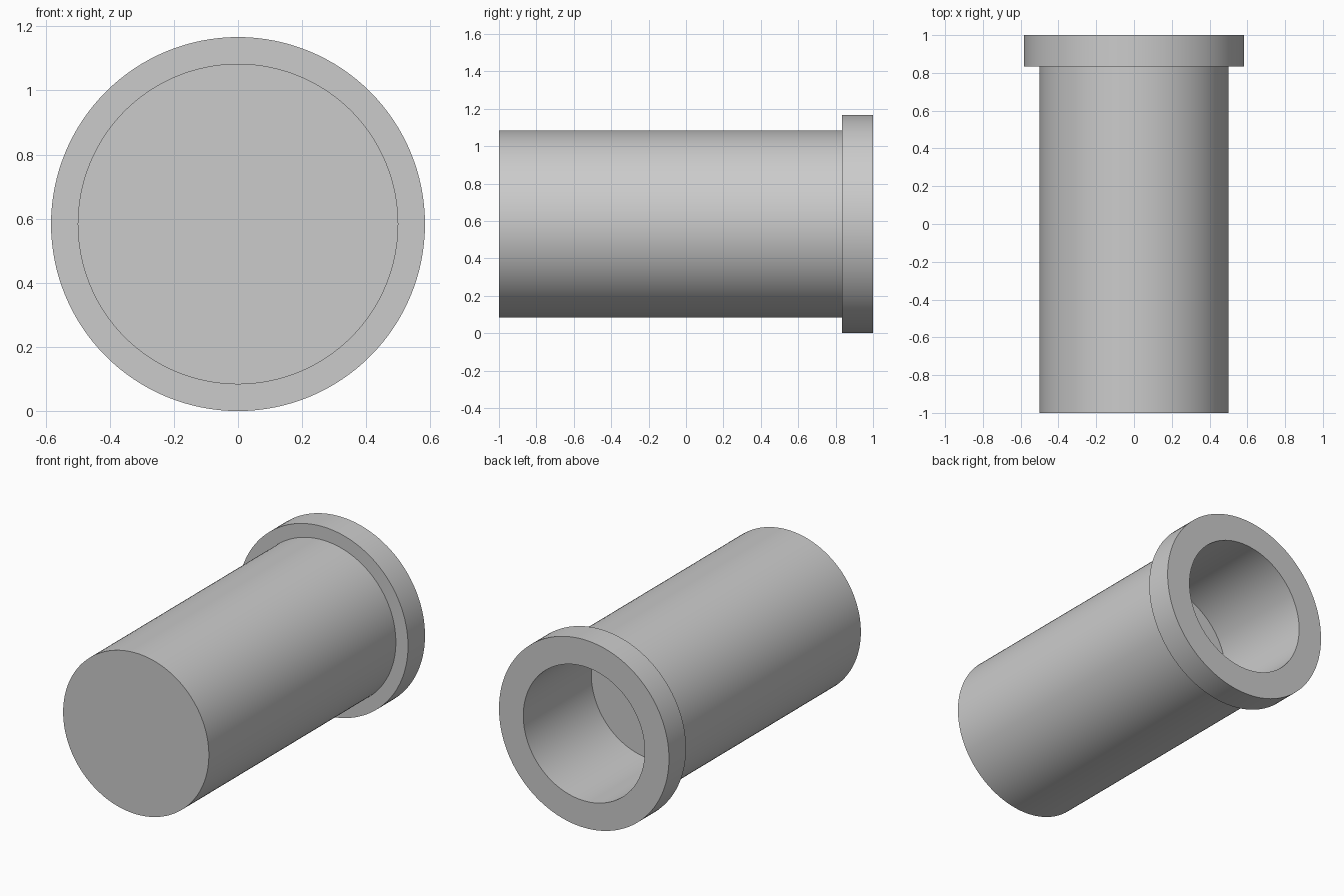
import bpy, bmesh, math
from mathutils import Vector, Matrix

if "Cube" in bpy.data.objects:
    bpy.data.objects.remove(bpy.data.objects["Cube"])

U = 1 / 12            # design grid unit
CENTRE_Z = 7 * U      # flange radius, so the flange rests on z = 0

# Half profile (radius, y): closed end, body, flange, blind bore
profile = [(0, -1), (6 * U, -1), (6 * U, 1 - 2 * U), (7 * U, 1 - 2 * U),
           (7 * U, 1), (5 * U, 1), (5 * U, 1 - 8 * U), (0, 1 - 8 * U)]

# Spin the profile around the y axis
bm = bmesh.new()
verts = [bm.verts.new((r, y, 0)) for r, y in profile]
edges = [bm.edges.new(pair) for pair in zip(verts, verts[1:])]
bmesh.ops.spin(bm, geom=verts + edges, cent=(0, 0, 0), axis=(0, 1, 0),
               angle=math.tau, steps=128, use_merge=False)
bmesh.ops.remove_doubles(bm, verts=bm.verts, dist=1e-4)
bmesh.ops.recalc_face_normals(bm, faces=bm.faces)
bmesh.ops.translate(bm, verts=bm.verts, vec=(0, 0, CENTRE_Z))

mesh = bpy.data.meshes.new("flanged_sleeve")
bm.to_mesh(mesh)
bm.free()
sleeve = bpy.data.objects.new("flanged_sleeve", mesh)
bpy.context.collection.objects.link(sleeve)

# Smooth walls, sharp rims
bpy.context.view_layer.objects.active = sleeve
sleeve.select_set(True)
bpy.ops.object.shade_smooth_by_angle(angle=math.radians(30))
